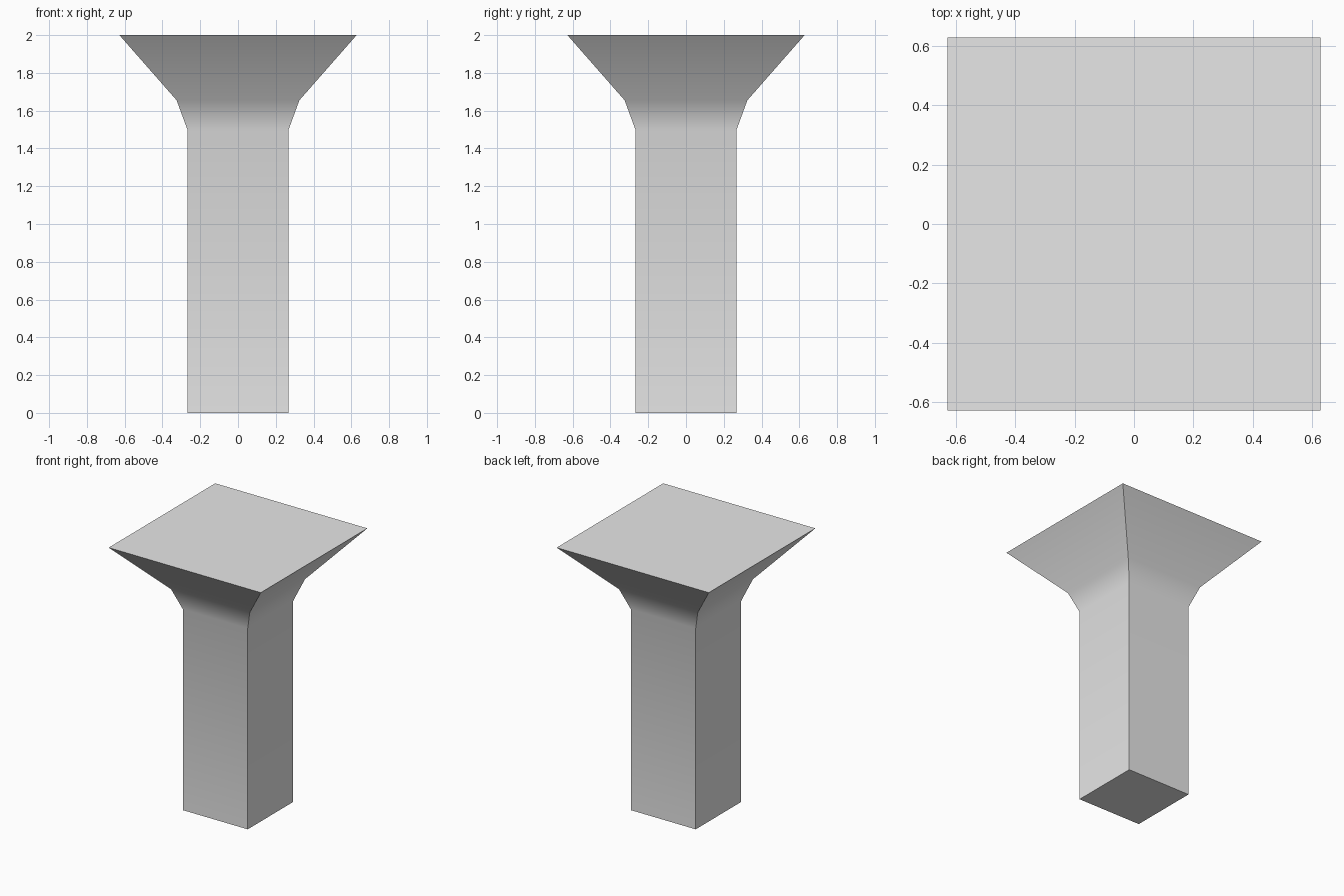
import bpy
import bmesh
import math

cube = bpy.data.objects.get("Cube")
if cube:
    bpy.data.objects.remove(cube, do_unlink=True)

# Plain grey stone
stone = bpy.data.materials.new("grey_stone")
stone.use_nodes = True
colour = (0.8, 0.8, 0.8, 1)
stone.diffuse_color = colour
stone.node_tree.nodes["Principled BSDF"].inputs["Base Color"].default_value = colour

# Side profile of the column: half width, height
profile = [(0.268, 0), (0.268, 1.5), (0.325, 1.655), (0.628, 2)]
corners = [(-1, -1), (1, -1), (1, 1), (-1, 1)]

# Square rings stacked along the profile, joined and capped
bm = bmesh.new()
rings = [[bm.verts.new((sx * w, sy * w, z)) for sx, sy in corners] for w, z in profile]
for low, high in zip(rings, rings[1:]):
    for i in range(4):
        j = (i + 1) % 4
        bm.faces.new((low[i], low[j], high[j], high[i]))
bm.faces.new(rings[0][::-1])
bm.faces.new(rings[-1])
mesh = bpy.data.meshes.new("flared_column")
bm.to_mesh(mesh)
bm.free()
mesh.materials.append(stone)

column = bpy.data.objects.new("flared_column", mesh)
bpy.context.collection.objects.link(column)

# Smooth bends up the sides, crisp corners
bpy.ops.object.select_all(action="DESELECT")
column.select_set(True)
bpy.context.view_layer.objects.active = column
bpy.ops.object.shade_smooth_by_angle(angle=math.radians(30))
